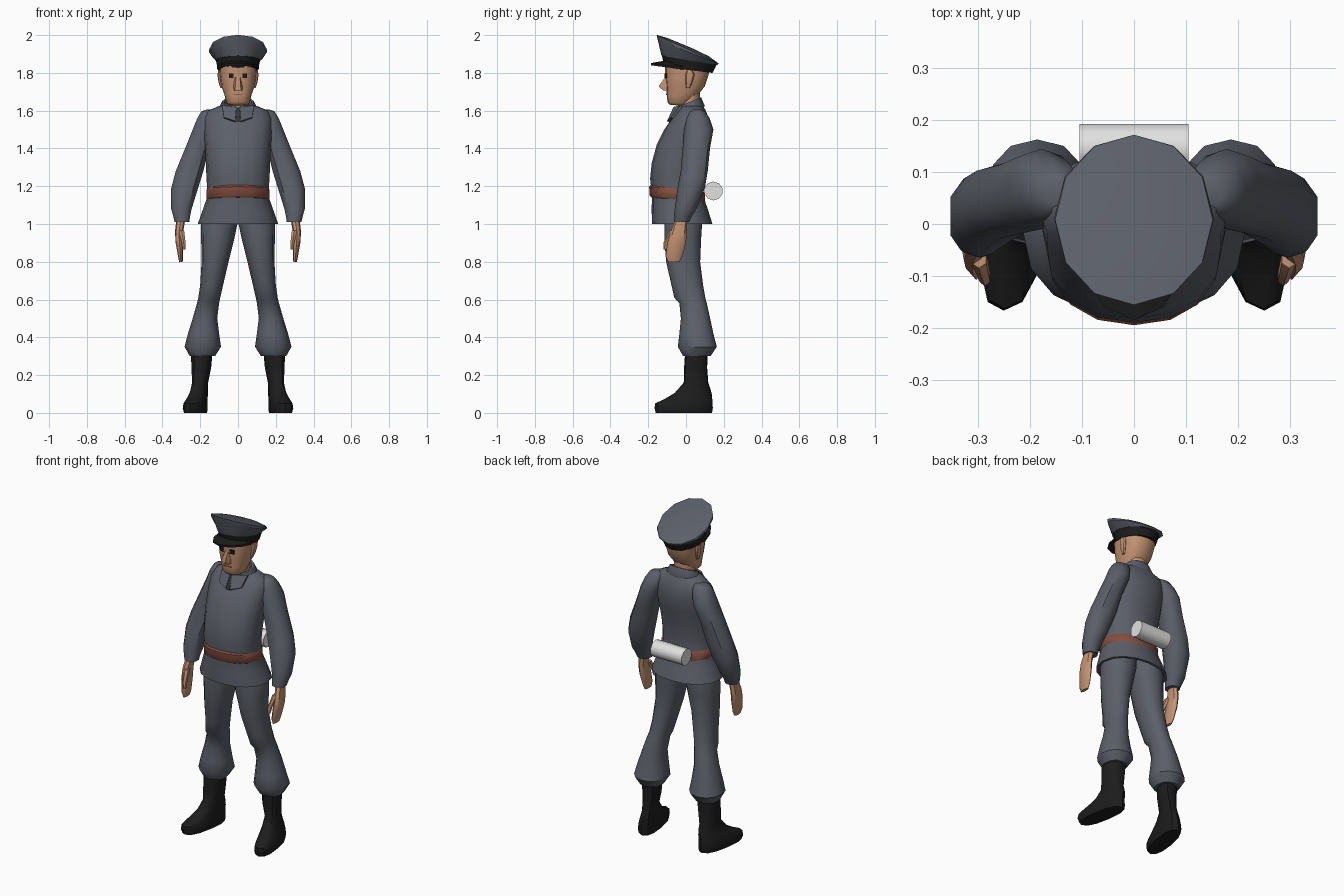
import bpy, bmesh, math
from mathutils import Vector


def material(name, rgb):
    m = bpy.data.materials.new(name)
    m.diffuse_color = (*rgb, 1)
    return m


CLOTH = material("grey cloth", (0.105, 0.115, 0.14))
SKIN = material("skin", (0.55, 0.29, 0.17))
BLACK = material("black leather", (0.012, 0.012, 0.012))
BELT = material("brown leather", (0.23, 0.075, 0.05))
WHITE = material("pale metal", (0.75, 0.75, 0.75))
DARK = material("dark seam", (0.035, 0.038, 0.045))
LIP = material("lip", (0.3, 0.13, 0.08))


def finish(name, bm, mat, side=1, angle=40):
    """Mirror if wanted, fix normals, smooth below the given angle."""
    for v in bm.verts:
        v.co.x *= side
    bmesh.ops.recalc_face_normals(bm, faces=bm.faces)
    me = bpy.data.meshes.new(name)
    bm.to_mesh(me)
    bm.free()
    me.materials.append(mat)
    for p in me.polygons:
        p.use_smooth = True
    me.set_sharp_from_angle(angle=math.radians(angle))
    ob = bpy.data.objects.new(name, me)
    bpy.context.collection.objects.link(ob)
    return ob


def loft(name, mat, rows, n=12, power=2.2, side=1, shear=0, angle=40):
    """Stack rings given as (z, x0, x1, y0, y1[, slope of z along y])."""
    bm = bmesh.new()
    rings = []
    for z, x0, x1, y0, y1, *slope in rows:
        s = slope[0] if slope else 0
        ring = []
        for i in range(n):
            a = 2 * math.pi * i / n - math.pi / 2
            c, d = math.cos(a), math.sin(a)
            x = math.copysign(abs(c) ** (2 / power), c) * (x1 - x0) / 2
            y = math.copysign(abs(d) ** (2 / power), d) * (y1 - y0) / 2
            ring.append(bm.verts.new(((x0 + x1) / 2 + x + shear * y,
                                      (y0 + y1) / 2 + y, z + s * y)))
        rings.append(ring)
    for a, b in zip(rings, rings[1:]):
        for i in range(n):
            j = (i + 1) % n
            bm.faces.new((a[i], a[j], b[j], b[i]))
    bm.faces.new(rings[0])
    bm.faces.new(rings[-1])
    return finish(name, bm, mat, side, angle)


def solid(name, mat, front, back, side=1):
    """Join two matching outlines into a closed solid."""
    bm = bmesh.new()
    f = [bm.verts.new(p) for p in front]
    b = [bm.verts.new(p) for p in back]
    bm.faces.new(f)
    bm.faces.new(b)
    for i in range(len(f)):
        j = (i + 1) % len(f)
        bm.faces.new((f[i], f[j], b[j], b[i]))
    return finish(name, bm, mat, side, 20)


def plate(name, mat, outline, offset, side=1):
    return solid(name, mat, outline, [Vector(p) + Vector(offset) for p in outline], side)


def sym(z, w, y0, y1, s=0):
    return (z, -w, w, y0, y1, s)


# Tunic with a hollow flared skirt
loft("tunic", CLOTH, [
    sym(1.07, 0.15, -0.14, 0.08), sym(1.0, 0.2, -0.165, 0.125),
    sym(1.0, 0.213, -0.18, 0.14), sym(1.08, 0.185, -0.182, 0.115),
    sym(1.15, 0.16, -0.18, 0.09), sym(1.24, 0.167, -0.19, 0.085),
    sym(1.32, 0.17, -0.182, 0.095), sym(1.42, 0.175, -0.155, 0.115),
    sym(1.5, 0.18, -0.115, 0.13), sym(1.56, 0.18, -0.075, 0.12),
    sym(1.60, 0.16, -0.04, 0.105), sym(1.625, 0.10, -0.03, 0.09)], n=16)

# Belt, a little lower at the back
loft("belt", BELT, [
    sym(1.125, 0.16, -0.185, 0.095, -0.12), sym(1.135, 0.168, -0.193, 0.102, -0.12),
    sym(1.18, 0.168, -0.195, 0.1, -0.12), sym(1.19, 0.16, -0.186, 0.092, -0.12)], n=16)

# Canister on the back of the belt
bm = bmesh.new()
bmesh.ops.create_cone(bm, cap_ends=True, segments=10, radius1=0.05, radius2=0.05, depth=0.21)
for v in bm.verts:
    x, y, z = v.co
    v.co = (z, 0.145 + x, 1.175 + y)
finish("canister", bm, WHITE)

# Neck, collar and collar opening
loft("neck", SKIN, [sym(1.57, 0.06, -0.04, 0.07), sym(1.74, 0.062, -0.05, 0.075)], n=10)
loft("collar", CLOTH, [
    sym(1.585, 0.105, -0.06, 0.095, 0.3), sym(1.60, 0.108, -0.065, 0.098, 0.35),
    sym(1.645, 0.085, -0.045, 0.08, 0.42), sym(1.645, 0.072, -0.035, 0.07, 0.42),
    sym(1.61, 0.068, -0.03, 0.065, 0.35)], n=14)
plate("placket", DARK, [(-0.009, -0.066, 1.61), (0.009, -0.066, 1.61),
                        (0.009, -0.1, 1.54), (-0.009, -0.1, 1.54)], (0, 0.006, 0.004))
for s in (-1, 1):
    plate("collar_point", CLOTH, [(0.008, -0.066, 1.62), (0.085, -0.03, 1.628),
                                  (0.075, -0.078, 1.565), (0.014, -0.1, 1.545)],
          (0, 0.012, -0.006), s)

# Head, tapering to the jaw
loft("head", SKIN, [
    sym(1.628, 0.045, -0.088, -0.01, -0.1), sym(1.64, 0.062, -0.098, 0.02, -0.1),
    sym(1.685, 0.072, -0.102, 0.065), sym(1.73, 0.088, -0.104, 0.1),
    sym(1.785, 0.096, -0.11, 0.118), sym(1.84, 0.1, -0.11, 0.13)],
    n=16, power=2.5, angle=50)
solid("nose", SKIN,
      [(-0.01, -0.105, 1.785), (0.01, -0.105, 1.785), (0.014, -0.145, 1.728),
       (0.016, -0.122, 1.708), (-0.016, -0.122, 1.708), (-0.014, -0.145, 1.728)],
      [(-0.02, -0.09, 1.785), (0.02, -0.09, 1.785), (0.026, -0.09, 1.728),
       (0.024, -0.09, 1.705), (-0.024, -0.09, 1.705), (-0.026, -0.09, 1.728)])
plate("mouth", LIP, [(-0.025, -0.105, 1.683), (0.025, -0.105, 1.683),
                     (0.025, -0.105, 1.688), (-0.025, -0.105, 1.688)], (0, 0.009, 0))
for s in (-1, 1):
    plate("eye", BLACK, [(0.023, -0.113, 1.772), (0.047, -0.108, 1.772),
                         (0.047, -0.109, 1.797), (0.023, -0.114, 1.797)], (0, 0.009, 0), s)
    loft("ear", SKIN, [
        (1.72, 0.075, 0.093, 0.0, 0.02), (1.75, 0.08, 0.103, -0.003, 0.034),
        (1.79, 0.085, 0.109, -0.003, 0.045), (1.812, 0.085, 0.105, 0.005, 0.035)], n=8, side=s)

# Peaked cap: band, tilted crown and visor
loft("cap_band", BLACK, [
    sym(1.815, 0.106, -0.115, 0.14, -0.12), sym(1.87, 0.118, -0.128, 0.163, -0.17)], n=12, power=2)
loft("cap_crown", CLOTH, [
    sym(1.866, 0.12, -0.13, 0.165, -0.17), sym(1.912, 0.154, -0.15, 0.172, -0.40),
    sym(1.926, 0.152, -0.156, 0.172, -0.46), sym(1.937, 0.1, -0.10, 0.12, -0.44),
    sym(1.94, 0.03, -0.02, 0.04, -0.42)], n=12, power=2, angle=32)
arc = [math.radians(a) for a in (-170, -145, -120, -90, -60, -35, -10)]
top = [(0.112 * math.cos(a), 0.0 + 0.185 * math.sin(a),
        1.828 + 0.024 * abs(math.sin(a))) for a in arc]
inner = [(0.1 * math.cos(a), 0.01 + 0.115 * math.sin(a),
          1.836 + 0.03 * abs(math.sin(a))) for a in arc]
bm = bmesh.new()
loops = [[bm.verts.new((x, y, z + d)) for x, y, z in pts]
         for pts, d in ((inner, 0), (top, 0), (top, -0.012), (inner, -0.025))]
for a, b in zip(loops, loops[1:] + loops[:1]):
    for i in range(len(arc) - 1):
        bm.faces.new((a[i], a[i + 1], b[i + 1], b[i]))
for i in (0, -1):
    bm.faces.new([l[i] for l in loops])
finish("cap_visor", bm, BLACK)

for s in (-1, 1):
    # Sleeve with a gathered cuff
    loft("sleeve", CLOTH, [
        (1.01, 0.265, 0.328, -0.06, 0.01), (1.01, 0.256, 0.337, -0.065, 0.018),
        (1.04, 0.252, 0.345, -0.064, 0.03), (1.08, 0.243, 0.356, -0.06, 0.055),
        (1.19, 0.208, 0.357, -0.045, 0.1), (1.28, 0.18, 0.333, -0.028, 0.115),
        (1.4, 0.15, 0.283, -0.018, 0.127), (1.5, 0.115, 0.243, -0.01, 0.145),
        (1.56, 0.10, 0.218, 0.0, 0.125), (1.597, 0.10, 0.195, 0.02, 0.1),
        (1.605, 0.11, 0.17, 0.035, 0.085)], n=10, side=s)
    # Hand and thumb
    loft("hand", SKIN, [
        (0.80, 0.293, 0.312, -0.095, -0.035), (0.83, 0.29, 0.318, -0.108, -0.018),
        (0.9, 0.291, 0.33, -0.098, 0.0), (0.96, 0.29, 0.334, -0.08, 0.004),
        (1.03, 0.278, 0.325, -0.055, 0.008)], n=8, side=s)
    loft("thumb", SKIN, [
        (0.865, 0.278, 0.293, -0.118, -0.098), (0.9, 0.276, 0.299, -0.12, -0.085),
        (0.965, 0.283, 0.315, -0.085, -0.045)], n=6, side=s)
    # Trouser leg, baggy below the knee
    loft("trouser_leg", CLOTH, [
        (0.30, 0.135, 0.245, 0.0, 0.115), (0.30, 0.122, 0.255, -0.015, 0.13),
        (0.35, 0.09, 0.283, -0.043, 0.163), (0.42, 0.1, 0.265, -0.035, 0.145),
        (0.5, 0.11, 0.24, -0.027, 0.128), (0.58, 0.1, 0.217, -0.035, 0.11),
        (0.61, 0.094, 0.21, -0.062, 0.102), (0.68, 0.078, 0.2, -0.078, 0.09),
        (0.8, 0.05, 0.193, -0.105, 0.075), (0.92, 0.02, 0.195, -0.115, 0.08),
        (1.0, 0.003, 0.195, -0.115, 0.085), (1.08, 0.0, 0.17, -0.11, 0.08)], n=12, side=s)
    # Boot: sole, foot turned outward, shaft
    loft("boot", BLACK, [
        (0.0, 0.172, 0.278, -0.16, 0.138), (0.025, 0.168, 0.285, -0.167, 0.142),
        (0.055, 0.17, 0.28, -0.163, 0.14, 0.03), (0.085, 0.166, 0.265, -0.115, 0.137, 0.1),
        (0.115, 0.162, 0.25, -0.06, 0.13, 0.1), (0.16, 0.16, 0.242, -0.012, 0.118),
        (0.24, 0.142, 0.246, -0.01, 0.112), (0.32, 0.135, 0.25, -0.005, 0.115)],
        n=12, power=2.5, side=s, shear=-0.16)
